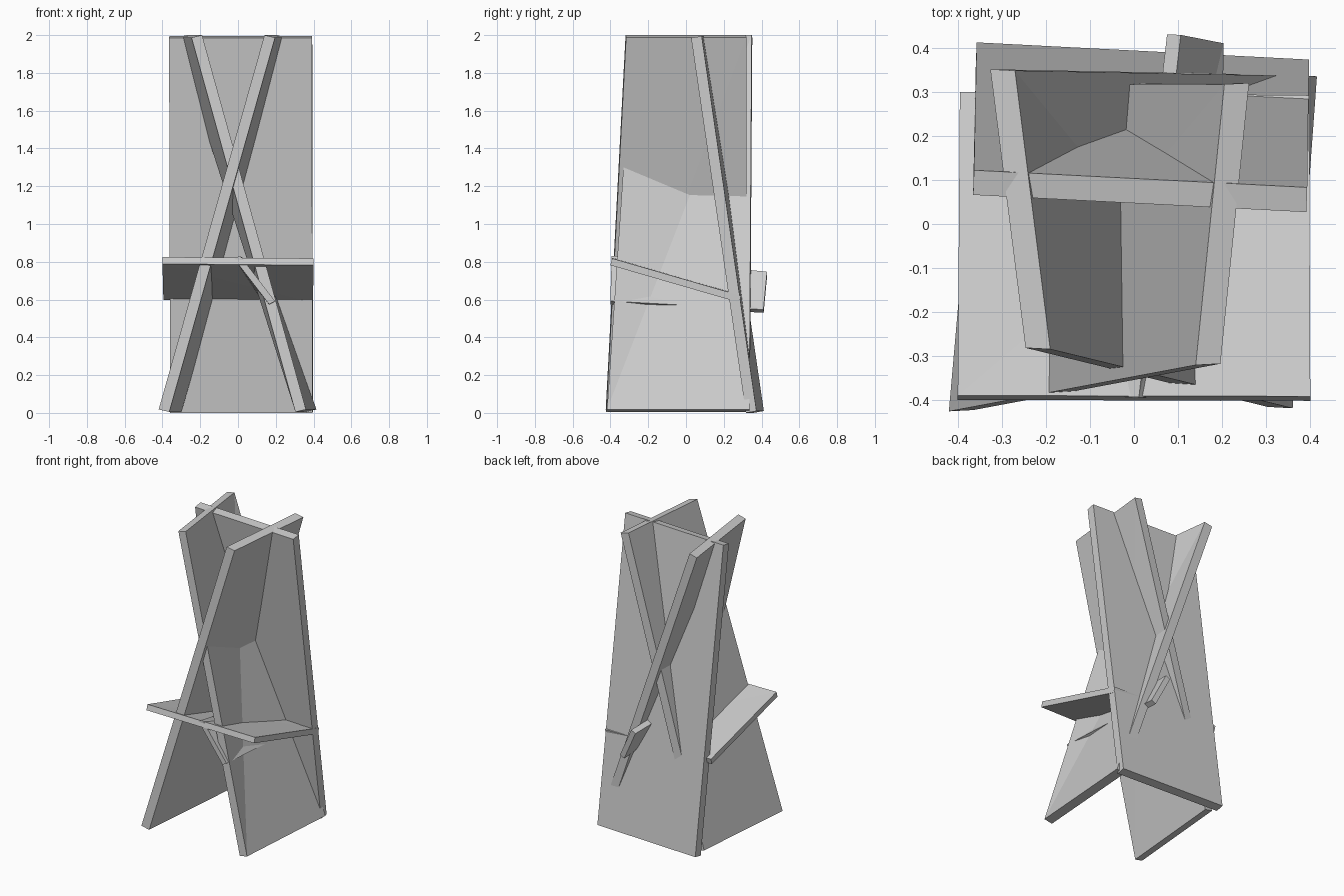
import bpy, bmesh
from mathutils import Vector

if "Cube" in bpy.data.objects:
    bpy.data.objects.remove(bpy.data.objects["Cube"])


def plank(name, corners, offset):
    """Board from one four-cornered face plus a thickness offset; faces may be slightly warped."""
    bm = bmesh.new()
    a = [bm.verts.new(c) for c in corners]
    b = [bm.verts.new(Vector(c) + Vector(offset)) for c in corners]
    # broad faces, split along the same diagonal
    for s in (a, b):
        bm.faces.new((s[0], s[1], s[2]))
        bm.faces.new((s[0], s[2], s[3]))
    # narrow edges
    for i in range(4):
        j = (i + 1) % 4
        bm.faces.new((a[i], a[j], b[j], b[i]))
    bmesh.ops.recalc_face_normals(bm, faces=bm.faces)
    mesh = bpy.data.meshes.new(name)
    bm.to_mesh(mesh)
    bm.free()
    obj = bpy.data.objects.new(name, mesh)
    bpy.context.collection.objects.link(obj)
    return obj


# Crossing side boards: bottom front, bottom back, top back, top front
plank("side_board_leaning_right",
      [(-0.42, -0.425, 0.018), (-0.355, 0.315, 0.018),
       (0.205, 0.317, 2.0), (0.14, -0.32, 2.0)],
      (0.056, 0.003, -0.013))
plank("side_board_leaning_left",
      [(0.36, -0.418, 0.018), (0.415, 0.335, 0.018),
       (-0.27, 0.348, 2.0), (-0.19, -0.284, 2.0)],
      (-0.056, 0.003, -0.013))

# Back board leaning forward at the top
plank("back_board",
      [(-0.357, 0.412, 0.01), (0.397, 0.373, 0.01),
       (0.393, 0.083, 1.995), (-0.363, 0.122, 1.995)],
      (-0.002, -0.056, -0.01))

# Seat sloping down to the rear
plank("seat",
      [(-0.40, -0.389, 0.825), (0.40, -0.391, 0.818),
       (0.397, 0.292, 0.62), (-0.395, 0.30, 0.635)],
      (0, -0.01, -0.036))

# Slanted brace under the seat, poking out of the back
plank("seat_brace",
      [(-0.02, -0.392, 0.815), (0.075, 0.43, 0.73),
       (0.172, 0.411, 0.53), (0.165, -0.40, 0.575)],
      (0.031, -0.001, 0.017))
